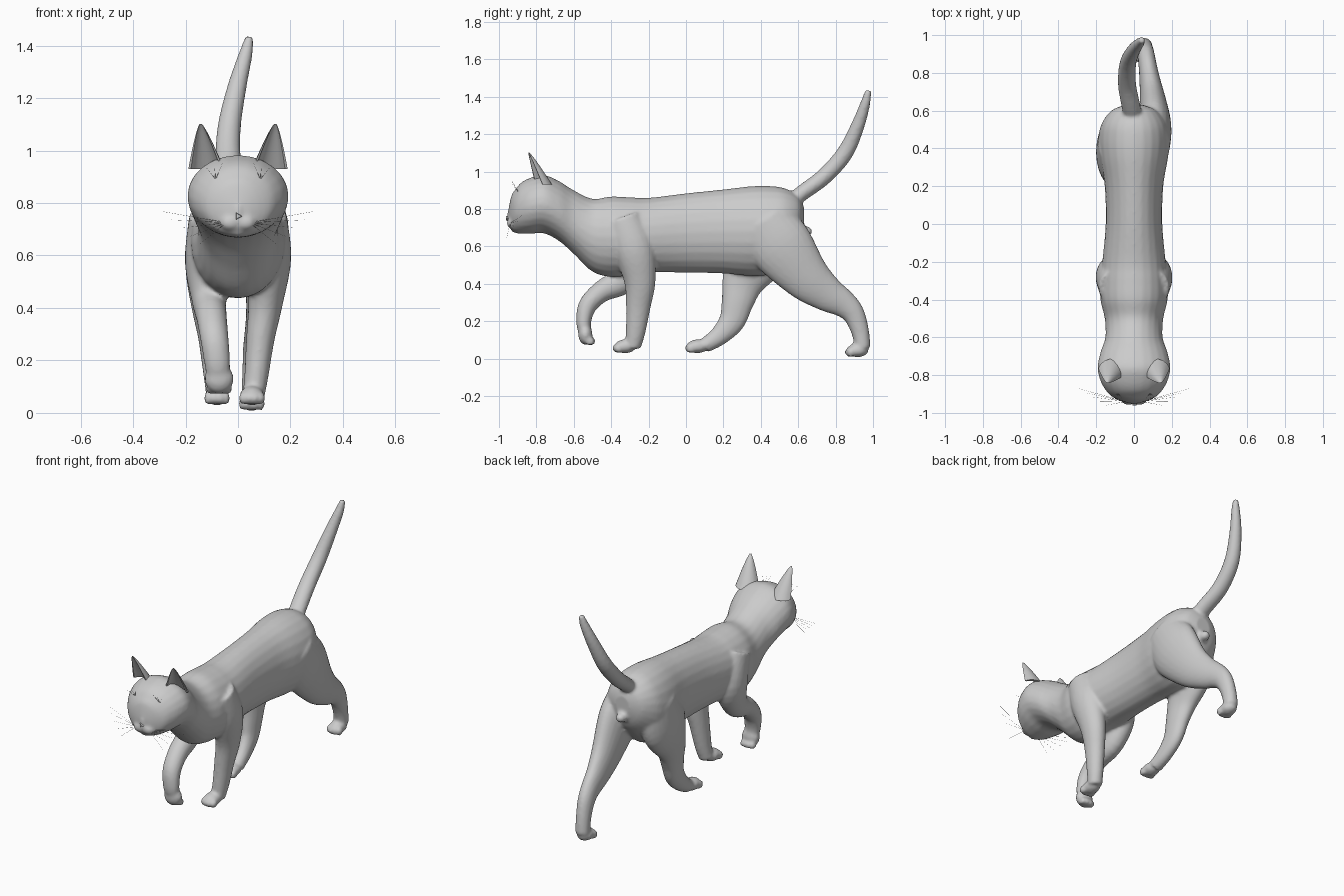
import bpy, bmesh, math
from mathutils import Vector, Matrix

if "Cube" in bpy.data.objects:
    bpy.data.objects.remove(bpy.data.objects["Cube"])

grey = bpy.data.materials.new("plain grey")
grey.diffuse_color = (0.6, 0.6, 0.6, 1)
grey.use_nodes = True
grey.node_tree.nodes["Principled BSDF"].inputs["Base Color"].default_value = grey.diffuse_color


def finish(name, bm, angle=None):
    bmesh.ops.recalc_face_normals(bm, faces=bm.faces)
    me = bpy.data.meshes.new(name)
    bm.to_mesh(me)
    bm.free()
    ob = bpy.data.objects.new(name, me)
    bpy.context.collection.objects.link(ob)
    me.materials.append(grey)
    if angle:
        bpy.ops.object.select_all(action='DESELECT')
        ob.select_set(True)
        bpy.context.view_layer.objects.active = ob
        bpy.ops.object.shade_smooth_by_angle(angle=math.radians(angle))
    return ob


def smooth_path(rows, steps=5):
    """Catmull-Rom interpolation of rows of numbers."""
    out, n = [], len(rows)
    for i in range(n - 1):
        a, b, c, d = (rows[max(0, min(n - 1, i + k))] for k in (-1, 0, 1, 2))
        for s in range(steps):
            t = s / steps
            out.append([0.5 * (2 * q + (r - p) * t + (2 * p - 5 * q + 4 * r - u) * t * t
                               + (3 * q - p - 3 * r + u) * t ** 3)
                        for p, q, r, u in zip(a, b, c, d)])
    out.append(list(rows[-1]))
    return out


def skin_rings(bm, rings):
    rings = [[bm.verts.new(p) for p in ring] for ring in rings]
    n = len(rings[0])
    for r0, r1 in zip(rings, rings[1:]):
        for i in range(n):
            bm.faces.new((r0[i], r0[(i + 1) % n], r1[(i + 1) % n], r1[i]))
    bm.faces.new(rings[0])
    bm.faces.new(rings[-1])


def loft(bm, rows, upright=False, sides=24):
    """Rows are x, y, z, half width, half depth."""
    rows = smooth_path(rows)
    rings = []
    for i, (x, y, z, rw, rd) in enumerate(rows):
        a, b = rows[max(i - 1, 0)], rows[min(i + 1, len(rows) - 1)]
        tan = Vector((0, 1, 0)) if upright else (Vector(b[:3]) - Vector(a[:3])).normalized()
        side = (Vector((1, 0, 0)) - tan * tan.x).normalized()
        other = tan.cross(side)
        rings.append([Vector((x, y, z)) + side * rw * math.cos(k * math.tau / sides)
                      + other * rd * math.sin(k * math.tau / sides) for k in range(sides)])
    skin_rings(bm, rings)


def ball(bm, loc, radii, yaw=0.0, pitch=0.0):
    m = (Matrix.Translation(loc) @ Matrix.Rotation(yaw, 4, 'Z')
         @ Matrix.Rotation(pitch, 4, 'X') @ Matrix.Diagonal((*radii, 1)))
    bmesh.ops.create_uvsphere(bm, u_segments=24, v_segments=14, radius=1, matrix=m)


def paw(bm, x, y, z):
    ball(bm, (x, y, z), (0.047, 0.058, 0.037))
    for k in (-1.5, -0.5, 0.5, 1.5):
        ball(bm, (x + k * 0.023, y - 0.047 + abs(k) * 0.008, z - 0.01), (0.015, 0.026, 0.026))


# Body, neck and head skull
bm = bmesh.new()
trunk = [(-.947, .765, .035, .045), (-.932, .78, .08, .095), (-.91, .79, .122, .118),
         (-.88, .805, .15, .137), (-.83, .818, .178, .15), (-.76, .826, .193, .156),
         (-.68, .79, .178, .16), (-.6, .73, .152, .17), (-.5, .66, .155, .195),
         (-.4, .652, .178, .215), (-.3, .655, .178, .208), (-.2, .66, .168, .2),
         (0, .672, .15, .212), (.2, .68, .155, .225), (.35, .682, .18, .24),
         (.45, .688, .188, .235), (.53, .715, .172, .195), (.6, .74, .12, .13),
         (.63, .75, .05, .06)]
loft(bm, [(0, *r) for r in trunk], upright=True)

# Standing front leg
loft(bm, [(.105, -.34, .75, .08, .1), (.118, -.28, .59, .085, .11), (.105, -.247, .42, .066, .085),
          (.085, -.255, .28, .054, .066), (.07, -.27, .14, .046, .052), (.058, -.285, .06, .042, .042)])
paw(bm, .053, -.325, .066)

# Lifted front leg with curled paw
loft(bm, [(-.105, -.34, .75, .08, .1), (-.118, -.28, .58, .085, .11), (-.11, -.33, .43, .066, .08),
          (-.1, -.45, .36, .058, .058), (-.09, -.525, .285, .054, .05), (-.08, -.547, .2, .05, .04),
          (-.075, -.54, .14, .045, .035)])
ball(bm, (-.072, -.538, .13), (.056, .038, .056))
for k in (-1.5, -0.5, 0.5, 1.5):
    ball(bm, (-.072 + k * .023, -.505 - abs(k) * .006, .092), (.015, .025, .022))

# Hind leg stretched back
loft(bm, [(.09, .42, .73, .1, .15), (.108, .51, .6, .09, .17), (.1, .64, .44, .07, .13),
          (.085, .75, .35, .056, .098), (.072, .84, .295, .048, .075), (.064, .895, .24, .045, .06),
          (.058, .93, .15, .042, .048), (.054, .945, .06, .042, .042)])
paw(bm, .052, .918, .045)

# Hind leg stepping forward
loft(bm, [(-.09, .43, .72, .1, .15), (-.113, .375, .56, .088, .17), (-.112, .305, .41, .066, .115),
          (-.1, .275, .3, .054, .086), (-.093, .245, .2, .046, .07), (-.086, .175, .12, .042, .052),
          (-.08, .1, .07, .042, .04)])
paw(bm, -.08, .062, .066)

# Tail
loft(bm, [(0, .54, .82, .05, .04), (-.015, .62, .885, .05, .042), (-.037, .74, .975, .048, .044),
          (-.032, .85, 1.1, .044, .044), (-.002, .92, 1.25, .036, .036), (.03, .96, 1.37, .026, .026),
          (.044, .975, 1.435, .016, .016)])

# Bump under the tail
ball(bm, (0, .635, .68), (.032, .04, .03))

# Muzzle pads, chin and nose bridge
for s in (-1, 1):
    ball(bm, (s * .028, -.925, .725), (.042, .034, .032))
ball(bm, (0, -.908, .697), (.034, .03, .026))
ball(bm, (0, -.93, .775), (.022, .026, .05), pitch=-.2)

body = finish("body", bm)
rem = body.modifiers.new("blend", 'REMESH')
rem.mode = 'VOXEL'
rem.voxel_size = 0.01
rem.use_smooth_shade = True
sm = body.modifiers.new("soften", 'SMOOTH')
sm.factor = 0.5
sm.iterations = 4

# Hollow ears: crescent sections that taper to the tip
for s, label in ((-1, "left"), (1, "right")):
    bm = bmesh.new()
    base, tip = Vector((s * .122, -.785, .93)), Vector((s * .142, -.842, 1.102))
    out = Vector((s * .96, .28, 0)).normalized()
    back = Vector((-s * .28, .96, 0)).normalized()
    rings = []
    for t in (0, .2, .4, .6, .8, .93, 1):
        c, w = base.lerp(tip, t), .066 * (1 - t) ** .8 + .004
        outer = [c + out * w * math.cos(a) + back * w * 1.0 * math.sin(a)
                 for a in (k * math.pi / 8 for k in range(9))]
        inner = [c + out * w * .85 * math.cos(a) + back * w * .72 * math.sin(a)
                 for a in (k * math.pi / 8 for k in range(8, -1, -1))]
        rings.append(outer + inner)
    skin_rings(bm, rings)
    finish(label + "_ear", bm, 50)

# Eyes
bm = bmesh.new()
for s in (-1, 1):
    ball(bm, (s * .078, -.905, .838), (.033, .017, .025), yaw=s * .45)
finish("eyes", bm, 60)

# Nose
bm = bmesh.new()
bmesh.ops.create_cone(bm, cap_ends=True, segments=3, radius1=.02, radius2=.013, depth=.02,
                      matrix=Matrix.Translation((0, -.952, .75)) @ Matrix.Rotation(math.pi / 2, 4, 'X')
                      @ Matrix.Rotation(-math.pi / 2, 4, 'Z'))
finish("nose", bm, 20)

# Whiskers and brow hairs
bm = bmesh.new()
for s in (-1, 1):
    hairs = [((.045, -.94, .725), (.15 + .035 * k, -.96 + .022 * k, .64 + .032 * k)) for k in range(5)]
    hairs += [((.085, -.895, .89), (.06 + .03 * k, -.93, .95 - .008 * k)) for k in range(3)]
    for a, b in hairs:
        p, q = Vector((s * a[0], *a[1:])), Vector((s * b[0], *b[1:]))
        m = (Matrix.Translation((p + q) / 2)
             @ (q - p).to_track_quat('Z', 'Y').to_matrix().to_4x4())
        bmesh.ops.create_cone(bm, cap_ends=True, segments=4, radius1=.0009, radius2=.0003,
                              depth=(q - p).length, matrix=m)
finish("whiskers", bm)
